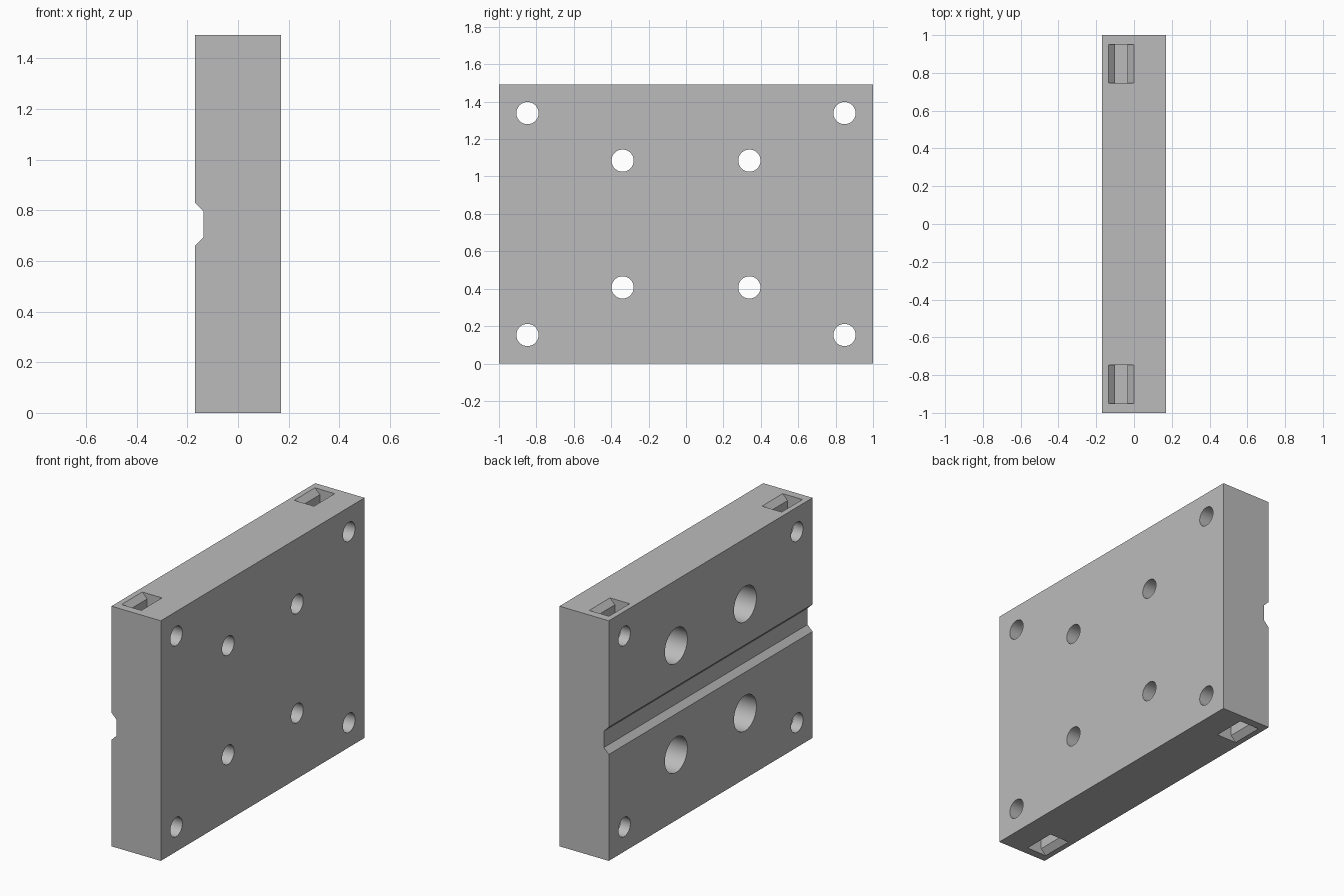
import bpy, bmesh, math
from mathutils import Matrix

old = bpy.data.objects.get("Cube")
if old:
    bpy.data.objects.remove(old, do_unlink=True)

MM = 2 / 118                       # plate is 118 x 88 x 20 millimetres
LENGTH, HEIGHT, THICK = 118, 88, 20
BACK = -THICK / 2                  # grooved side

grey = bpy.data.materials.new("plain grey")
grey.use_nodes = True
colour = (0.5, 0.5, 0.5, 1)
grey.diffuse_color = colour
grey.node_tree.nodes["Principled BSDF"].inputs["Base Color"].default_value = colour


def make(name, bm):
    bmesh.ops.recalc_face_normals(bm, faces=bm.faces)
    bmesh.ops.scale(bm, vec=(MM, MM, MM), verts=bm.verts)
    mesh = bpy.data.meshes.new(name)
    bm.to_mesh(mesh)
    bm.free()
    mesh.materials.append(grey)
    obj = bpy.data.objects.new(name, mesh)
    bpy.context.collection.objects.link(obj)
    return obj


def prism(name, outline, y0, y1):
    """Extrude an x-z outline along y."""
    bm = bmesh.new()
    face = bm.faces.new([bm.verts.new((x, y0, z)) for x, z in outline])
    new = bmesh.ops.extrude_face_region(bm, geom=[face])["geom"]
    verts = [v for v in new if isinstance(v, bmesh.types.BMVert)]
    bmesh.ops.translate(bm, vec=(0, y1 - y0, 0), verts=verts)
    return make(name, bm)


def bore(name, radius, x0, x1, y, z):
    """Cylinder along x."""
    bm = bmesh.new()
    place = Matrix.Translation(((x0 + x1) / 2, y, z)) @ Matrix.Rotation(math.pi / 2, 4, "Y")
    bmesh.ops.create_cone(bm, cap_ends=True, segments=64, radius1=radius,
                          radius2=radius, depth=x1 - x0, matrix=place)
    return make(name, bm)


def cut(target, cutter):
    cutter.hide_render = True
    mod = target.modifiers.new("cut", "BOOLEAN")
    mod.operation = "DIFFERENCE"
    mod.solver = "EXACT"
    mod.object = cutter
    bpy.context.view_layer.objects.active = target
    bpy.ops.object.modifier_apply(modifier=mod.name)
    bpy.data.objects.remove(cutter, do_unlink=True)


# Plate with a chamfered groove along the back
mid = HEIGHT / 2
plate = prism("mounting_plate", [
    (BACK, 0), (-BACK, 0), (-BACK, HEIGHT), (BACK, HEIGHT),
    (BACK, mid + 5), (BACK + 2, mid + 3), (BACK + 2, mid - 3), (BACK, mid - 5),
], -LENGTH / 2, LENGTH / 2)

for sy in (-1, 1):
    for sz in (-1, 1):
        # Corner through holes
        cut(plate, bore("corner_hole", 3.5, BACK - 1, 1 - BACK, sy * 50, mid + sz * 35))
        # Inner holes, counterbored from the back
        y, z = sy * 20, mid + sz * 20
        cut(plate, bore("inner_hole", 3.5, BACK - 1, 1 - BACK, y, z))
        cut(plate, bore("counterbore", 6.5, BACK - 1, BACK + 13, y, z))
        # Nut slots with a flared mouth, in the top and bottom edges
        half = [(2, -15), (2, -2), (4, 0), (4, 1)]
        outline = [(-4 + w, mid + sz * (mid + d)) for w, d in half]
        outline += [(-4 - w, mid + sz * (mid + d)) for w, d in reversed(half)]
        cut(plate, prism("nut_slot", outline, sy * 50 - 6, sy * 50 + 6))

# Smooth bores, sharp edges
bpy.ops.object.select_all(action="DESELECT")
plate.select_set(True)
bpy.context.view_layer.objects.active = plate
bpy.ops.object.shade_smooth_by_angle(angle=math.radians(30))
